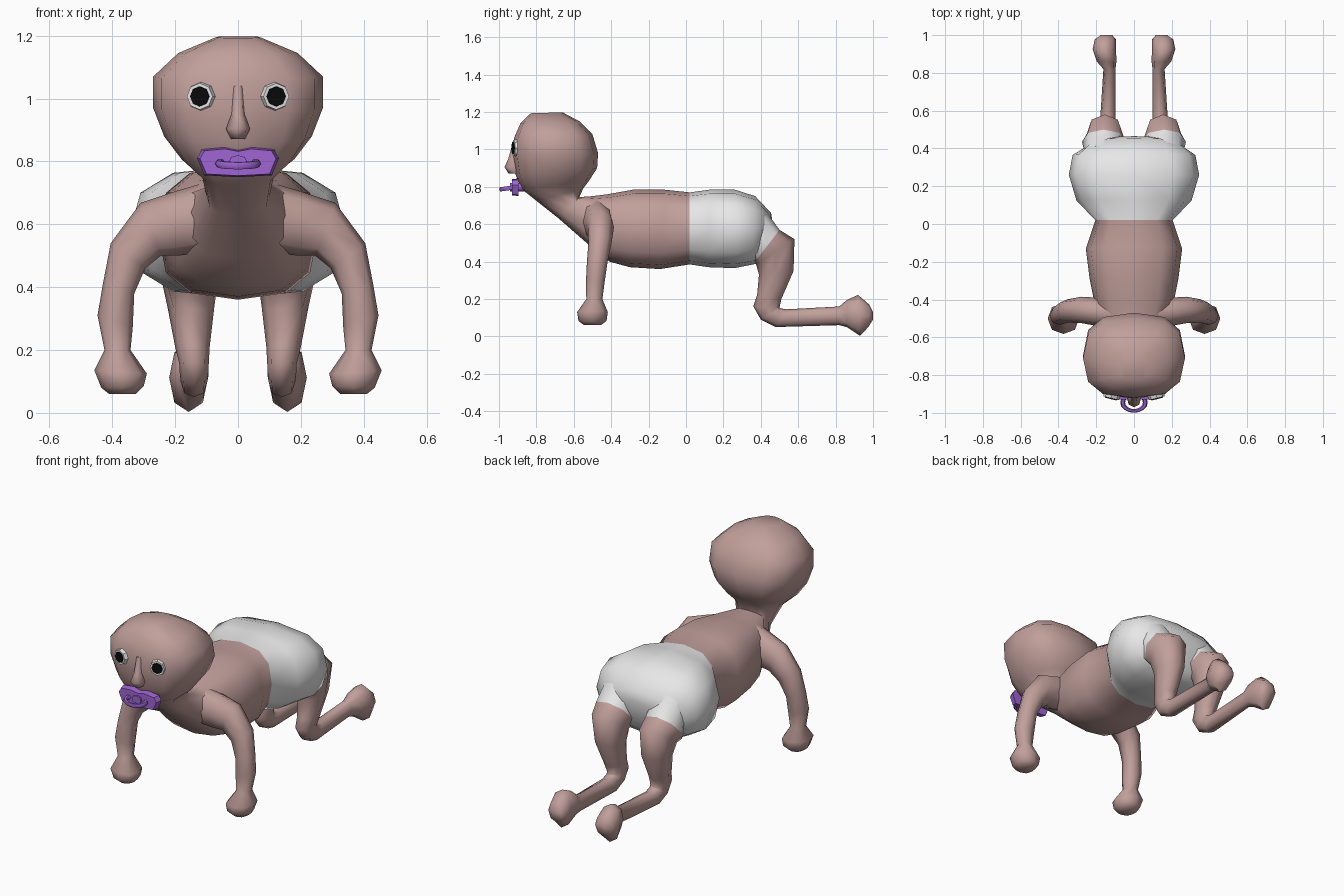
import bpy, bmesh, math
from mathutils import Vector

if "Cube" in bpy.data.objects:
    bpy.data.objects.remove(bpy.data.objects["Cube"])


def material(name, rgb):
    m = bpy.data.materials.new(name)
    m.use_nodes = True
    m.diffuse_color = (*rgb, 1)
    bsdf = m.node_tree.nodes["Principled BSDF"]
    bsdf.inputs["Base Color"].default_value = (*rgb, 1)
    bsdf.inputs["Roughness"].default_value = 0.8
    return m


SKIN = material("skin", (0.53, 0.345, 0.325))
CLOTH = material("diaper_white", (0.8, 0.8, 0.8))
BLACK = material("pupil_black", (0.003, 0.003, 0.003))
PURPLE = material("pacifier_purple", (0.35, 0.13, 0.66))


def finish(name, bm, mats, angle=60, mirror=False):
    bmesh.ops.recalc_face_normals(bm, faces=bm.faces[:])
    me = bpy.data.meshes.new(name)
    bm.to_mesh(me)
    bm.free()
    ob = bpy.data.objects.new(name, me)
    bpy.context.collection.objects.link(ob)
    for m in mats:
        me.materials.append(m)
    bpy.ops.object.select_all(action='DESELECT')
    ob.select_set(True)
    bpy.context.view_layer.objects.active = ob
    bpy.ops.object.shade_smooth_by_angle(angle=math.radians(angle))
    if mirror:
        ob.modifiers.new("mirror", 'MIRROR').use_mirror_merge = False
    return ob


def loft(rings, across, sides=8, power=2.2):
    """Each ring: two opposite points in the side plane, offset and half width across it."""
    bm = bmesh.new()
    loops = []
    for a, b, off, half in rings:
        a, b = Vector(a), Vector(b)
        mid, arm = (a + b) / 2, (a - b) / 2
        loop = []
        for i in range(sides):
            t = 2 * math.pi * i / sides
            c, s = (math.copysign(abs(f) ** (2 / power), f) for f in (math.cos(t), math.sin(t)))
            p, w = mid + arm * c, off + half * s
            loop.append(bm.verts.new((w, p.x, p.y) if across == 'x' else (p.x, w, p.y)))
        loops.append(loop)
    for l0, l1 in zip(loops, loops[1:]):
        for i in range(sides):
            j = (i + 1) % sides
            bm.faces.new((l0[i], l0[j], l1[j], l1[i]))
    bm.faces.new(loops[0])
    bm.faces.new(loops[-1])
    return bm


# Body: rump, diaper, chest, neck and head in one skin
body = loft([
    ((.465, .60), (.42, .43), 0, .13),
    ((.455, .66), (.38, .39), 0, .24),
    ((.37, .75), (.36, .385), 0, .325),
    ((.26, .785), (.26, .365), 0, .345),
    ((.13, .785), (.12, .37), 0, .305),
    ((.02, .77), (.02, .385), 0, .205),
    ((-.12, .785), (-.14, .36), 0, .255),
    ((-.28, .785), (-.30, .37), 0, .235),
    ((-.42, .76), (-.41, .40), 0, .21),
    ((-.50, .75), (-.52, .49), 0, .17),
    ((-.57, .745), (-.68, .63), 0, .10),
    ((-.55, .79), (-.80, .725), 0, .115),
    ((-.52, .83), (-.875, .785), 0, .18),
    ((-.475, .90), (-.91, .86), 0, .235),
    ((-.47, .98), (-.925, .96), 0, .27),
    ((-.50, 1.08), (-.92, 1.06), 0, .27),
    ((-.57, 1.15), (-.885, 1.14), 0, .19),
    ((-.66, 1.198), (-.83, 1.193), 0, .07),
], 'x', sides=12, power=2.7)
for f in body.faces:
    f.material_index = int(f.calc_center_median().y > .02)
finish("body_and_head", body, [SKIN, CLOTH])

# Legs: diaper cuff, thigh, knee, shin lying back, foot
leg = loft([
    ((.42, .68), (.32, .44), .16, .10),
    ((.50, .57), (.37, .40), .16, .115),
    ((.58, .52), (.375, .385), .155, .095),
    ((.575, .35), (.39, .33), .15, .075),
    ((.51, .20), (.38, .22), .145, .055),
    ((.50, .155), (.36, .16), .14, .047),
    ((.505, .15), (.40, .09), .14, .045),
    ((.54, .145), (.48, .05), .14, .042),
    ((.82, .16), (.82, .06), .13, .032),
    ((.86, .195), (.86, .05), .145, .052),
    ((.92, .222), (.93, .003), .157, .062),
    ((.98, .17), (.975, .05), .152, .056),
    ((1.0, .13), (1.0, .09), .145, .03),
], 'x')
for f in leg.faces:
    c = f.calc_center_median()
    f.material_index = int(c.y < .47 and c.z > .42 + (c.y - .345) * .9)
finish("legs", leg, [SKIN, CLOTH], mirror=True)

# Arms: shoulder, elbow, wrist, fist
finish("arms", loft([
    ((.08, .74), (.08, .52), -.48, .085),
    ((.20, .705), (.19, .50), -.465, .075),
    ((.31, .668), (.245, .50), -.455, .07),
    ((.405, .54), (.295, .46), -.46, .062),
    ((.43, .41), (.33, .38), -.475, .055),
    ((.447, .31), (.335, .27), -.485, .05),
    ((.425, .20), (.342, .20), -.49, .043),
    ((.457, .135), (.29, .125), -.50, .082),
    ((.435, .08), (.30, .085), -.50, .075),
    ((.41, .06), (.325, .06), -.50, .045),
], 'y'), [SKIN], mirror=True)

# Nose
finish("nose", loft([
    ((-.925, 1.04), (-.88, 1.04), 0, .018),
    ((-.95, .95), (-.88, .95), 0, .022),
    ((-.97, .905), (-.87, .90), 0, .038),
    ((-.95, .872), (-.87, .87), 0, .022),
], 'x'), [SKIN])


# Eyes: short octagonal drums turned slightly outward
def eye_drum(name, mat, r0, r1, front, depth):
    bm = bmesh.new()
    bmesh.ops.create_cone(bm, cap_ends=True, segments=8, radius1=r0, radius2=r1, depth=depth)
    ob = finish(name, bm, [mat], angle=30)
    ob.rotation_euler = (math.radians(90), 0, math.radians(14))
    turn = math.radians(14)
    n = Vector((math.sin(turn), -math.cos(turn), 0))
    ob.location = Vector((.12, -.915, 1.007)) + n * (front - depth / 2)
    ob.rotation_euler.z = turn
    other = ob.copy()
    ob.name, other.name = "left_" + name, "right_" + name
    other.location.x *= -1
    other.rotation_euler.z = -turn
    bpy.context.collection.objects.link(other)


eye_drum("eye", CLOTH, .052, .042, .008, .05)
eye_drum("pupil", BLACK, .033, .031, .012, .008)

# Pacifier shield: extruded outline
half = [(0, .836), (.045, .845), (.115, .838), (.13, .81), (.108, .756), (0, .75)]
outline = half + [(-x, z) for x, z in half[-2:0:-1]]
bm = bmesh.new()
face = bm.faces.new([bm.verts.new((x, -.895, z)) for x, z in outline])
ext = bmesh.ops.extrude_face_region(bm, geom=[face])
for v in (g for g in ext["geom"] if isinstance(g, bmesh.types.BMVert)):
    v.co = (v.co.x * .93, -.93, .797 + (v.co.z - .797) * .9)
finish("pacifier_shield", bm, [PURPLE], angle=40)

# Pacifier stem into the mouth
finish("pacifier_stem", loft([
    ((-.84, .82), (-.84, .775), 0, .025),
    ((-.94, .82), (-.94, .775), 0, .03),
], 'x'), [PURPLE])

# Pacifier handle ring, lying nearly flat
bpy.ops.mesh.primitive_torus_add(major_segments=16, minor_segments=6, major_radius=.06,
                                 minor_radius=.013, location=(0, -.945, .793))
ring = bpy.context.object
ring.name = "pacifier_ring"
ring.scale = (1, .75, 1)
ring.rotation_euler.x = math.radians(8)
ring.data.materials.append(PURPLE)
bpy.ops.object.shade_smooth_by_angle(angle=math.radians(60))
